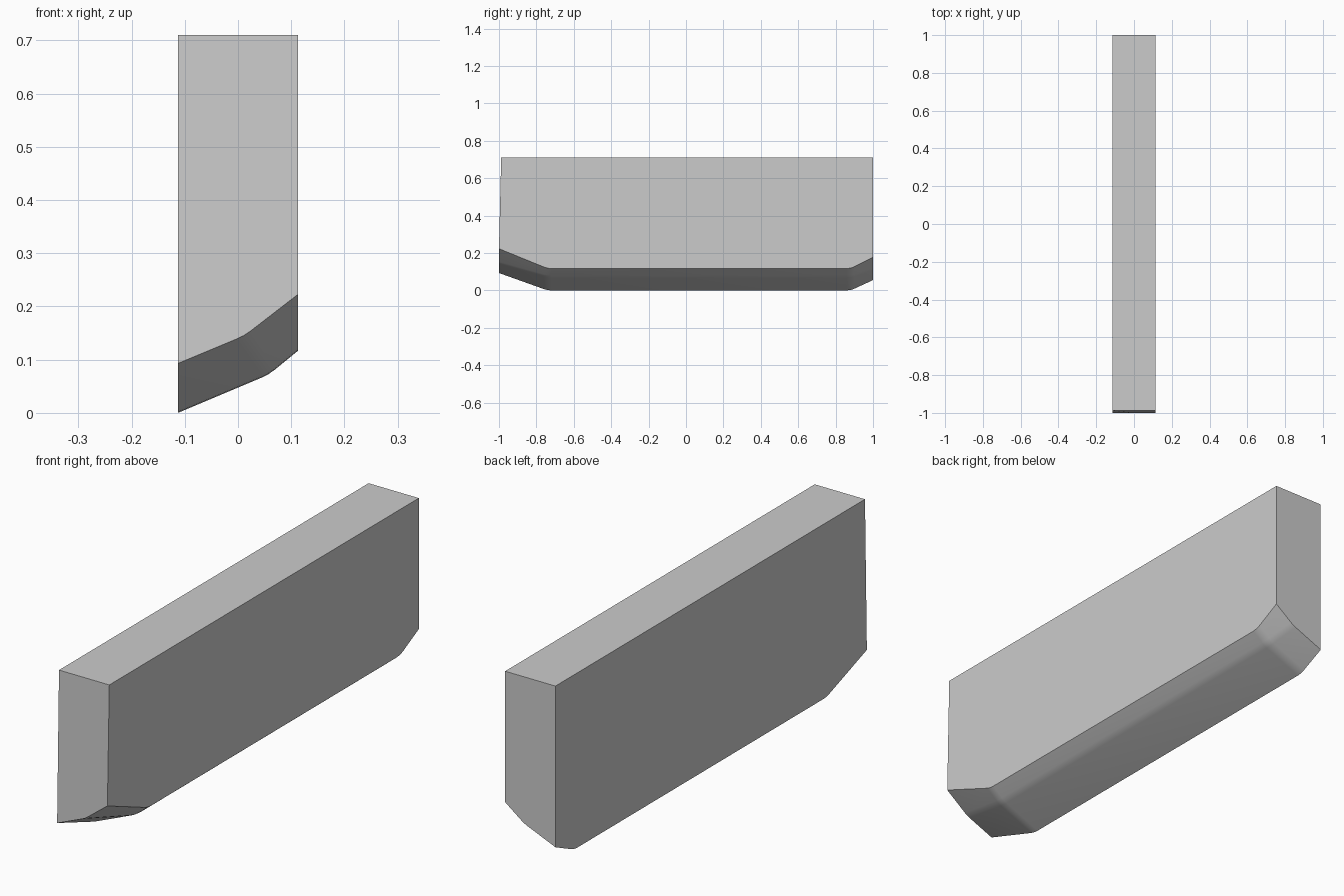
import bpy, bmesh, math
from mathutils import Vector

if "Cube" in bpy.data.objects:
    bpy.data.objects.remove(bpy.data.objects["Cube"])

W, TOP = 0.113, 0.71


def soften(points, r):
    """Replace every interior corner of a path with a small three-point round."""
    out = [points[0]]
    for a, p, b in zip(points, points[1:], points[2:]):
        p0 = p + (a - p).normalized() * r
        p1 = p + (b - p).normalized() * r
        out += [p0, (p0 + p1 + 2 * p) / 4, p1]
    return out + [points[-1]]


# Underside sections: y, left z, ridge (x, z), right z
sections = [
    (-1.0, 0.093, 0.012, 0.145, 0.223),
    (-0.74, 0.0, 0.058, 0.072, 0.117),
    (0.88, 0.0, 0.058, 0.072, 0.117),
    (1.0, 0.055, 0.028, 0.114, 0.178),
]
profiles = [soften([Vector((-W, y, zl)), Vector((rx, y, rz)), Vector((W, y, zr))], 0.014)
            for y, zl, rx, rz, zr in sections]
# Columns run front to back; transpose to a grid of rounded paths
columns = [soften(list(c), 0.02) for c in zip(*profiles)]

bm = bmesh.new()
grid = [[bm.verts.new(p) for p in c] for c in columns]
for c0, c1 in zip(grid, grid[1:]):
    for i in range(len(c0) - 1):
        bm.faces.new((c0[i], c0[i + 1], c1[i + 1], c1[i]))

# Flat top, with the front edge leaning back slightly
fl, fr, br, bl = [bm.verts.new(p) for p in
                  ((-W, -0.988, TOP), (W, -0.988, TOP), (W, 1, TOP), (-W, 1, TOP))]
bm.faces.new((fl, fr, br, bl))

# Sides and ends close the body down to the underside
bm.faces.new(grid[0] + [bl, fl])
bm.faces.new(grid[-1] + [br, fr])
bm.faces.new([c[0] for c in grid] + [fr, fl])
bm.faces.new([c[-1] for c in grid] + [br, bl])
bmesh.ops.recalc_face_normals(bm, faces=bm.faces)

mesh = bpy.data.meshes.new("block_body")
bm.to_mesh(mesh)
bm.free()
body = bpy.data.objects.new("block_body", mesh)
bpy.context.collection.objects.link(body)
bpy.context.view_layer.objects.active = body
body.select_set(True)
bpy.ops.object.shade_smooth_by_angle(angle=math.radians(25))
